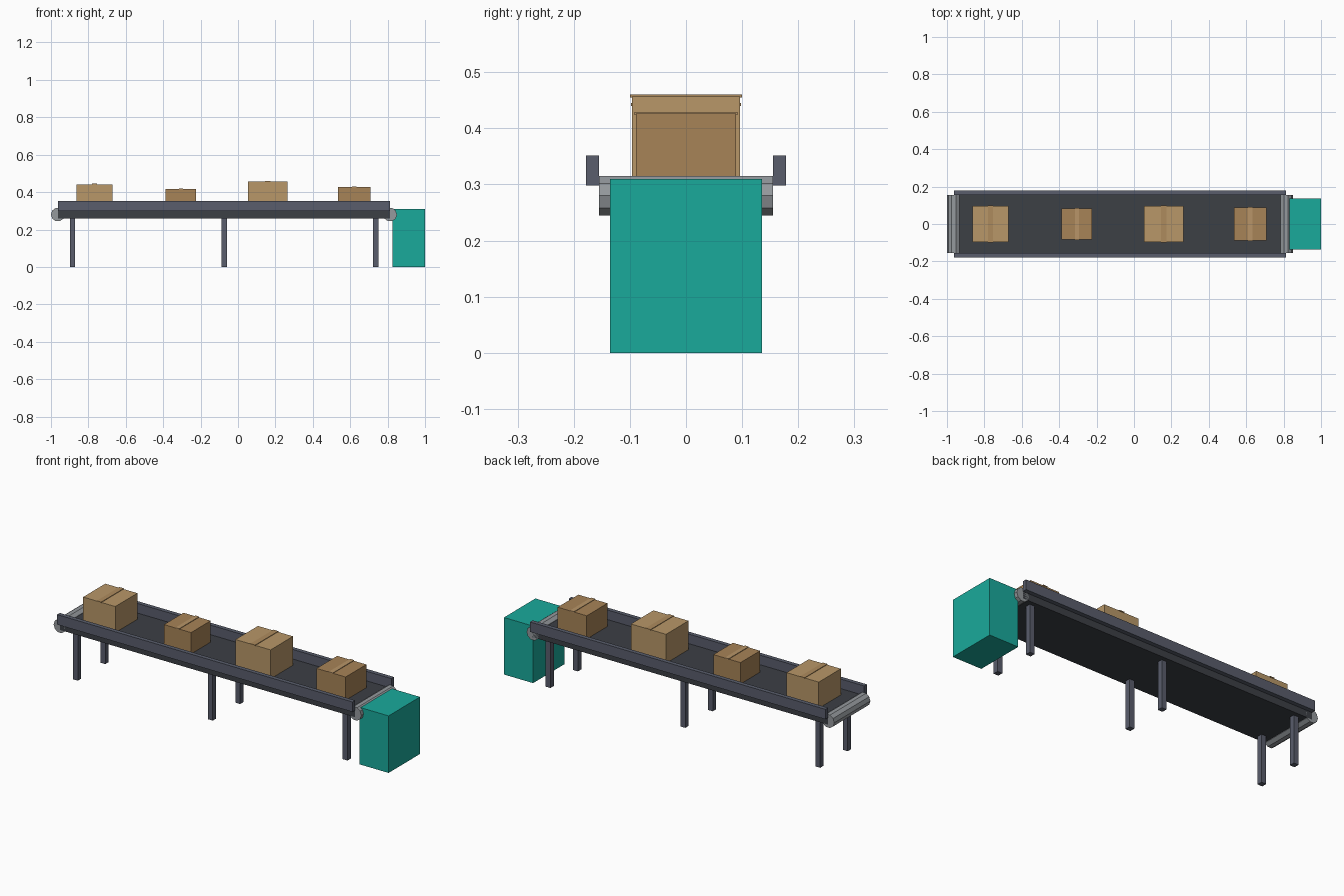
import bpy
import math

if "Cube" in bpy.data.objects:
    bpy.data.objects.remove(bpy.data.objects["Cube"])


def material(name, rgb):
    mat = bpy.data.materials.new(name)
    mat.diffuse_color = (*rgb, 1)
    mat.use_nodes = True
    mat.node_tree.nodes["Principled BSDF"].inputs["Base Color"].default_value = mat.diffuse_color
    return mat


STEEL = material("painted_steel", (0.10, 0.11, 0.15))
RUBBER = material("belt_rubber", (0.045, 0.05, 0.06))
ROLLER = material("roller_metal", (0.30, 0.32, 0.34))
TEAL = material("teal_paint", (0.01, 0.40, 0.33))
CARD_LIGHT = material("light_cardboard", (0.48, 0.31, 0.14))
CARD_DARK = material("dark_cardboard", (0.39, 0.23, 0.095))
TAPE_LIGHT = material("light_tape", (0.42, 0.26, 0.11))
TAPE_DARK = material("dark_tape", (0.48, 0.30, 0.14))


def box(name, x, y, z, mat):
    """Box spanning the (min, max) pairs x, y and z."""
    spans = (x, y, z)
    bpy.ops.mesh.primitive_cube_add(size=1, location=[(a + b) / 2 for a, b in spans])
    ob = bpy.context.object
    ob.name = name
    ob.scale = [b - a for a, b in spans]
    bpy.ops.object.transform_apply(location=False, rotation=False, scale=True)
    ob.data.materials.append(mat)
    return ob


X0, X1 = -0.963, 0.813      # roller axes and ends of the bed
HALF_W = 0.155
BELT_TOP = 0.30

# Belt bed
box("belt", (X0, X1), (-HALF_W, HALF_W), (0.26, BELT_TOP), RUBBER)

# Side rails
for side, s in (("front", -1), ("back", 1)):
    ys = sorted((s * HALF_W, s * 0.178))
    box(f"{side}_rail", (X0, X1), ys, (0.298, 0.352), STEEL)

# Ten-sided end rollers, a corner pointing along x
for side, x in (("left", X0), ("right", X1)):
    bpy.ops.mesh.primitive_cylinder_add(vertices=10, radius=0.037, depth=2 * HALF_W,
                                        location=(x, 0, 0.28))
    roller = bpy.context.object
    roller.name = f"{side}_roller"
    roller.rotation_euler = (math.pi / 2, math.pi / 2, 0)
    bpy.ops.object.transform_apply(location=False, rotation=True, scale=False)
    # first corner lies on local y, so turn the corners onto x
    roller.rotation_euler = (0, math.pi / 2 if abs(max(v.co.x for v in roller.data.vertices)
                                                 - 0.037) > 1e-4 else 0, 0)
    roller.data.materials.append(ROLLER)

# Three pairs of legs
for place, x in (("left", -0.885), ("middle", -0.074), ("right", 0.737)):
    for side, y in (("front", -0.118), ("back", 0.118)):
        box(f"{place}_{side}_leg", (x - 0.0145, x + 0.0145), (y - 0.0145, y + 0.0145),
            (0, 0.262), STEEL)

# Drive housing at the right end
box("drive_housing", (0.825, 1.0), (-0.135, 0.135), (0, 0.31), TEAL)

# Parcels with a tape strip: centre x, width, depth, top, colours
parcels = [
    (-0.768, 0.193, 0.190, 0.442, CARD_LIGHT, TAPE_LIGHT),
    (-0.305, 0.163, 0.168, 0.416, CARD_DARK, TAPE_DARK),
    (0.158, 0.211, 0.193, 0.457, CARD_LIGHT, TAPE_LIGHT),
    (0.622, 0.175, 0.178, 0.426, CARD_DARK, TAPE_DARK),
]
for i, (x, w, d, top, card, tape) in enumerate(parcels, 1):
    box(f"parcel_{i}", (x - w / 2, x + w / 2), (-d / 2, d / 2), (BELT_TOP, top), card)
    tw, td = 0.07 * w, d / 2 * 1.03
    box(f"parcel_{i}_tape", (x - tw, x + tw), (-td, td), (top - 0.002, top + 0.003), tape)
